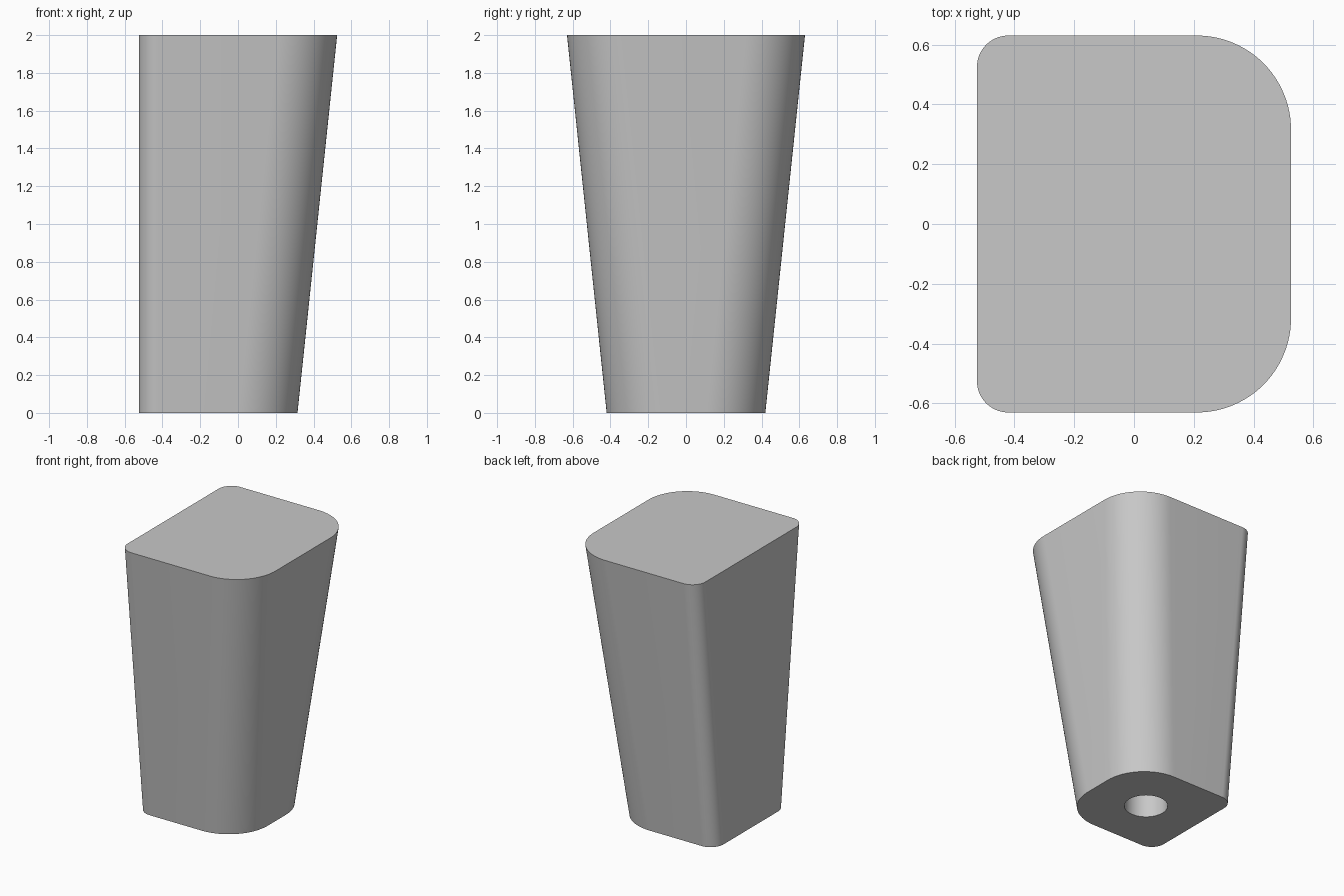
import bpy
import bmesh
from math import cos, sin, pi, radians

cube = bpy.data.objects.get("Cube")
if cube:
    bpy.data.objects.remove(cube, do_unlink=True)

HEIGHT = 2.0
BACK_X = -0.525          # upright side, shared by both ends
BIG_R, SMALL_R = 0.315, 0.105
HOLE_R, HOLE_DEPTH = 0.145, 1.0
STEPS = 24

grey = bpy.data.materials.new("plain grey")
grey.use_nodes = True
colour = (0.58, 0.58, 0.58, 1)
grey.diffuse_color = colour
grey.node_tree.nodes["Principled BSDF"].inputs["Base Color"].default_value = colour


def rounded_section(bm, front_x, half_y, z):
    """Rounded rectangle: large radii on +x, small radii on -x."""
    corners = [
        (front_x, half_y, BIG_R, 0),
        (BACK_X, half_y, SMALL_R, 1),
        (BACK_X, -half_y, SMALL_R, 2),
        (front_x, -half_y, BIG_R, 3),
    ]
    ring = []
    for x, y, r, quarter in corners:
        cx = x - r if x > BACK_X else x + r
        cy = y - r if y > 0 else y + r
        for i in range(STEPS + 1):
            a = (quarter + i / STEPS) * pi / 2
            ring.append(bm.verts.new((cx + r * cos(a), cy + r * sin(a), z)))
    return ring


def circle(bm, x, r, z, count=64):
    return [bm.verts.new((x + r * cos(2 * pi * i / count), r * sin(2 * pi * i / count), z))
            for i in range(count)]


def skin(bm, low, high):
    n = len(low)
    for i in range(n):
        j = (i + 1) % n
        bm.faces.new((low[i], low[j], high[j], high[i]))


def ring_edges(bm, ring):
    return [bm.edges.get((ring[i - 1], ring[i])) for i in range(len(ring))]


bm = bmesh.new()

# Tapered body with a flat top
bottom = rounded_section(bm, 0.315, 0.42, 0)
top = rounded_section(bm, 0.525, 0.63, HEIGHT)
skin(bm, bottom, top)
bm.faces.new(top)

# Blind hole in the middle of the underside
hole_x = (BACK_X + 0.315) / 2
mouth = circle(bm, hole_x, HOLE_R, 0)
end = circle(bm, hole_x, HOLE_R, HOLE_DEPTH)
skin(bm, mouth, end)
bm.faces.new(end)

# Underside around the hole
bmesh.ops.triangle_fill(bm, use_beauty=True, normal=(0, 0, -1),
                        edges=ring_edges(bm, bottom) + ring_edges(bm, mouth))
bmesh.ops.recalc_face_normals(bm, faces=bm.faces)

mesh = bpy.data.meshes.new("tapered_foot")
bm.to_mesh(mesh)
bm.free()
foot = bpy.data.objects.new("tapered_foot", mesh)
bpy.context.collection.objects.link(foot)
mesh.materials.append(grey)

bpy.ops.object.select_all(action='DESELECT')
foot.select_set(True)
bpy.context.view_layer.objects.active = foot
bpy.ops.object.shade_smooth_by_angle(angle=radians(30))
